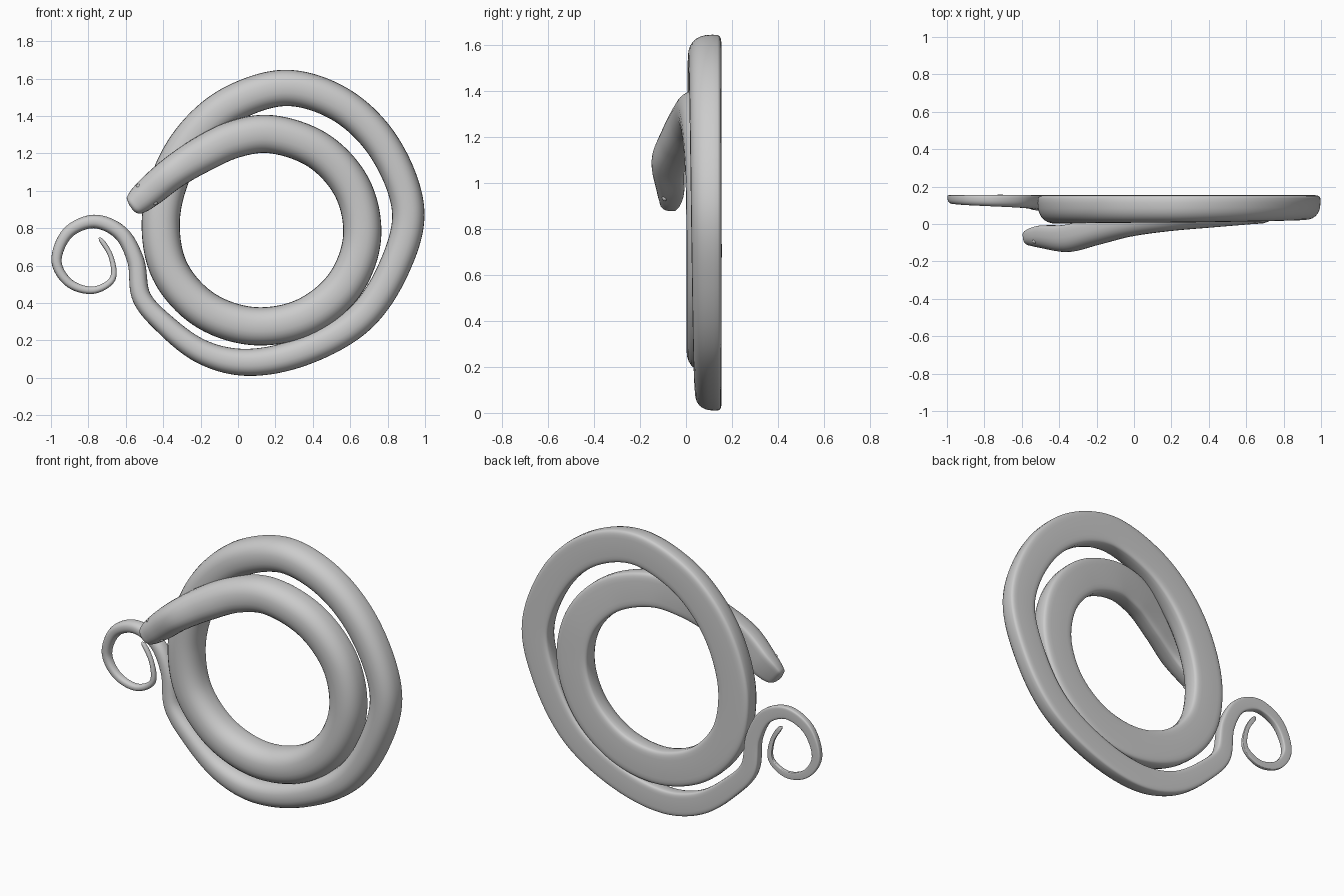
import bpy, bmesh, math

if "Cube" in bpy.data.objects:
    bpy.data.objects.remove(bpy.data.objects["Cube"])

# Head and neck: x, z, belly y, half width, depth
HEAD = [(-.571, .909, -.068, .020, .026), (-.563, .915, -.048, .048, .062),
        (-.54, .936, -.030, .066, .088), (-.48, .988, -.009, .080, .122),
        (-.35, 1.095, -.005, .088, .145), (-.20, 1.19, .030, .096, .143),
        (-.02, 1.275, .075, .100, .143)]
# Outer coil and curled tail centre line: x, z
OUTER = [(-.35, 1.1), (-.22, 1.31), (-.03, 1.465), (.26, 1.55), (.55, 1.46),
         (.78, 1.235), (.91, .89), (.835, .59), (.65, .315), (.33, .135),
         (.035, .083), (-.19, .138), (-.39, .285), (-.515, .43),
         (-.548, .63), (-.63, .777), (-.77, .836), (-.91, .775), (-.97, .62),
         (-.90, .505), (-.77, .469), (-.67, .53), (-.68, .65), (-.733, .738)]
# Taper keys along the outer coil: distance, half width
TAPER = [(0, .102), (1.05, .097), (3.3, .074), (4, .052), (5.45, .011)]
BACK = .155


def smooth(pts, step=.02):
    """Centripetal spline through points of any dimension."""
    t = [0]
    for a, b in zip(pts, pts[1:]):
        t.append(t[-1] + math.sqrt(math.dist(a[:2], b[:2])))
    n = len(pts)

    def slope(i):
        i0, i1 = max(i - 1, 0), min(i + 1, n - 1)
        if i0 == i or i1 == i:
            return [(b - a) / (t[i1] - t[i0]) for a, b in zip(pts[i0], pts[i1])]
        h0, h1 = t[i] - t[i0], t[i1] - t[i]
        return [((b - a) / h0 * h1 + (c - b) / h1 * h0) / (h0 + h1)
                for a, b, c in zip(pts[i0], pts[i], pts[i1])]

    out = []
    for i in range(n - 1):
        h, m0, m1 = t[i + 1] - t[i], slope(i), slope(i + 1)
        k = max(3, round(math.dist(pts[i][:2], pts[i + 1][:2]) / step))
        for j in range(k):
            s = j / k
            out.append([(2*s**3 - 3*s*s + 1) * a + (s**3 - 2*s*s + s) * h * p
                        + (3*s*s - 2*s**3) * b + (s**3 - s*s) * h * q
                        for a, b, p, q in zip(pts[i], pts[i + 1], m0, m1)])
    return out + [list(pts[-1])]


def half_width(dist):
    for (d0, w0), (d1, w1) in zip(TAPER, TAPER[1:]):
        if dist <= d1:
            return w0 + (w1 - w0) * (dist - d0) / (d1 - d0)
    return TAPER[-1][1]


def section(n=28):
    """Flat belly, widest low down, domed back."""
    pts = []
    for i in range(n):
        a = math.tau * i / n
        s, c = math.sin(a), math.cos(a)
        e, h = (.85, .72) if c > 0 else (.4, .28)
        u = math.copysign(abs(s) ** e, s) if abs(s) > 1e-6 else 0
        pts.append((u, .28 + math.copysign(h * abs(c) ** e, c)))
    return pts


def finish(bm, name):
    bmesh.ops.recalc_face_normals(bm, faces=bm.faces)
    for f in bm.faces:
        f.smooth = True
    me = bpy.data.meshes.new(name)
    bm.to_mesh(me)
    bm.free()
    ob = bpy.data.objects.new(name, me)
    bpy.context.collection.objects.link(ob)


# Inner coil: an ellipse, its start rising off the back plane to meet the neck
keys = list(HEAD)
for deg in range(85, -186, -30):
    a = math.radians(deg)
    lift = .047 * max(0, (deg - 5) / 80) ** 1.7
    keys.append((.125 + .54 * math.cos(a), .79 + .515 * math.sin(a),
                 BACK - lift, .102, .153 - lift * .1))
# Outer coil and tail
dist, last = 0, keys[-1]
for p in OUTER:
    dist += math.dist(last[:2], p)
    w, last = half_width(dist), p
    keys.append((*p, BACK, w, w * (1.75 - .25 * w / .102)))
keys.append((-.743, .748, BACK - .006, .004, .007))

# Snake body: sweep the section along the path
pts, sec = smooth(keys), section()
N = len(sec)
bm = bmesh.new()
rings = []
for i, (x, z, y, w, d) in enumerate(pts):
    a, b = pts[max(i - 1, 0)], pts[min(i + 1, len(pts) - 1)]
    tx, tz = b[0] - a[0], b[1] - a[1]
    l = math.hypot(tx, tz)
    rings.append([bm.verts.new((x - tz / l * w * u, y - d * v, z + tx / l * w * u))
                  for u, v in sec])
for r0, r1 in zip(rings, rings[1:]):
    for j in range(N):
        bm.faces.new((r0[j], r0[(j + 1) % N], r1[(j + 1) % N], r1[j]))
bm.faces.new(rings[0])
bm.faces.new(rings[-1])
finish(bm, "snake_body")

# Eyes and nostrils, paired across the head axis
AX = math.sqrt(.5)
for part, cx, cz, y, off, r in [("eye", -.487, .98, -.092, .062, .013),
                                ("nostril", -.548, .928, -.096, .028, .006)]:
    for side, s in (("left", -1), ("right", 1)):
        bm = bmesh.new()
        bmesh.ops.create_uvsphere(bm, u_segments=16, v_segments=10, radius=r)
        bmesh.ops.translate(bm, verts=bm.verts,
                            vec=(cx + s * off * AX, y, cz - s * off * AX))
        finish(bm, f"{side}_{part}")
